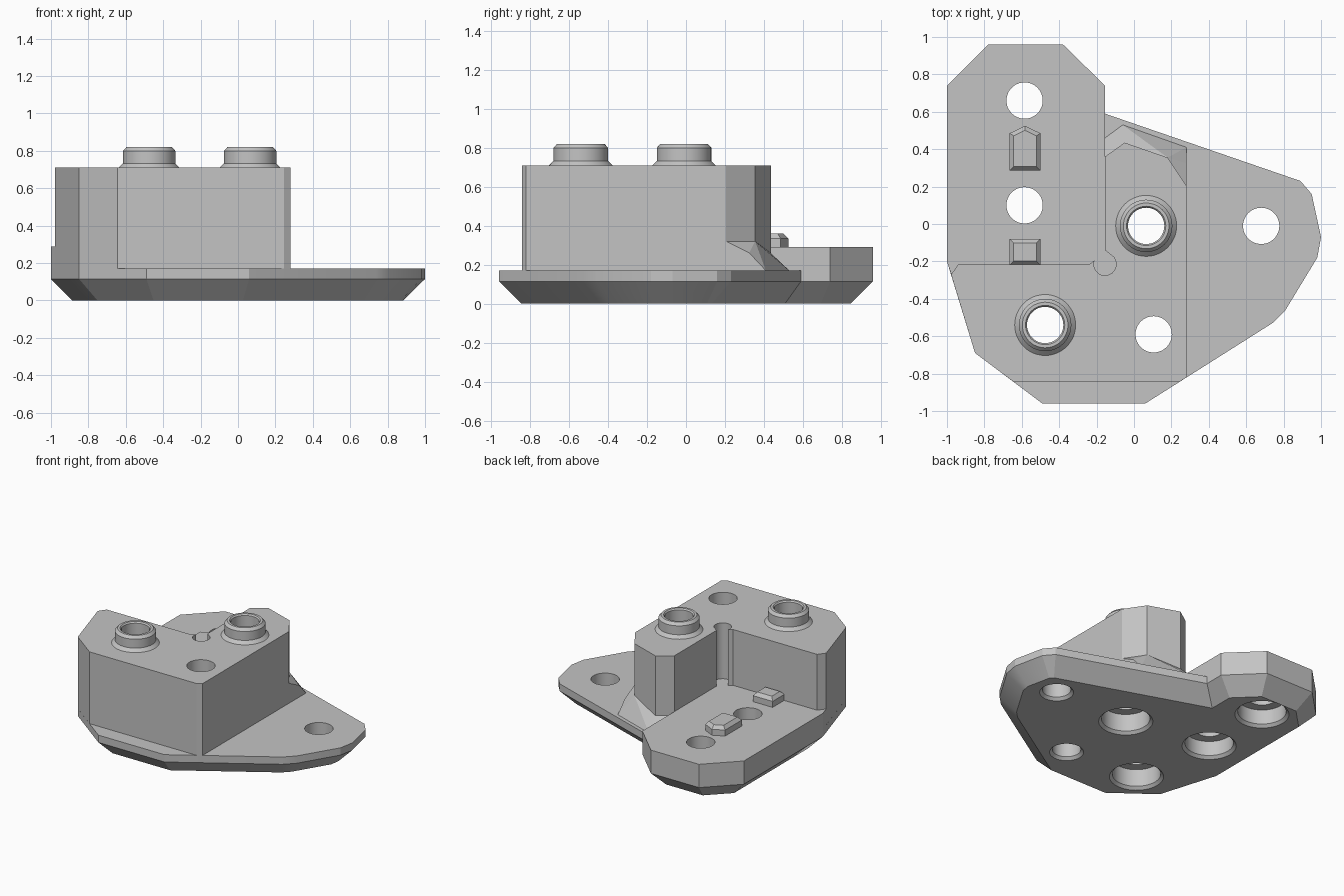
import bpy, bmesh
from math import cos, sin, radians, tau
from mathutils import Vector

old = bpy.data.objects.get("Cube")
if old:
    bpy.data.objects.remove(old, do_unlink=True)

grey = bpy.data.materials.new("light_grey")
grey.use_nodes = True
GREY = (0.55, 0.55, 0.55, 1)
grey.diffuse_color = GREY
grey.node_tree.nodes["Principled BSDF"].inputs["Base Color"].default_value = GREY


def finish(name, bm):
    bmesh.ops.recalc_face_normals(bm, faces=bm.faces[:])
    mesh = bpy.data.meshes.new(name)
    bm.to_mesh(mesh)
    bm.free()
    mesh.materials.append(grey)
    obj = bpy.data.objects.new(name, mesh)
    bpy.context.collection.objects.link(obj)
    return obj


def loft(bm, levels, ring=False):
    """Skin a stack of (outline, height) levels, capped or closed on itself."""
    rows = [[bm.verts.new((x, y, z)) for x, y in pts] for pts, z in levels]
    pairs = list(zip(rows, rows[1:]))
    if ring:
        pairs.append((rows[-1], rows[0]))
    else:
        bm.faces.new(rows[0][::-1])
        bm.faces.new(rows[-1])
    for a, b in pairs:
        for i in range(len(a)):
            j = (i + 1) % len(a)
            bm.faces.new((a[i], a[j], b[j], b[i]))


def part(name, levels, ring=False):
    bm = bmesh.new()
    loft(bm, levels, ring)
    return finish(name, bm)


def circle(centre, r, n=48):
    return [(centre[0] + r * cos(tau * i / n), centre[1] + r * sin(tau * i / n))
            for i in range(n)]


def inset(pts, d):
    """Mitred inward offset of a clockwise outline."""
    p = [Vector(q) for q in pts]
    result = []
    for i, v in enumerate(p):
        e1 = (v - p[i - 1]).normalized()
        e2 = (p[(i + 1) % len(p)] - v).normalized()
        n1, n2 = Vector((e1.y, -e1.x)), Vector((e2.y, -e2.x))
        result.append(tuple(v + (n1 + n2) * d / (1 + n1.dot(n2))))
    return result


# Base plate with a chamfered underside
outline = [(-.155, .59), (.89, .23), (.95, .16), (1, -.07), (.98, -.18),
           (.81, -.46), (.74, -.53), (.06, -.96), (-.49, -.96), (-.85, -.69),
           (-1, -.2), (-1, .74), (-.78, .96), (-.38, .96), (-.155, .74)]
BASE, SLAB, TOP = .17, .29, .71
base = part("base_plate", [(inset(outline, .115), 0), (outline, .115), (outline, BASE)])

# Raised rear slab, running a little way under the block
slab_pts = outline[10:] + [(-.155, 0), (-.09, 0), (-.09, -.3), (-.968, -.3)]
slab = part("rear_slab", [(slab_pts, BASE), (slab_pts, SLAB)])

# Tall block with a rounded relief groove in its inner corner
relief = [(-.155 + .06 * cos(radians(a)), -.215 + .06 * sin(radians(a)))
          for a in range(40, -216, -15)]
block_pts = ([(-.155, .36), (-.05, .435), (.18, .355), (.28, .205), (.28, -.82),
              (.245, -.843), (-.645, -.843), (-.85, -.69), (-.978, -.27),
              (-.94, -.217), (-.24, -.217)] + relief[::-1][1:] + [(-.155, -.14)])
block = part("tall_block", [(block_pts, BASE), (block_pts, TOP)])

# Sloping fillet behind the block
bm = bmesh.new()
for co in [(-.155, .46, BASE), (-.06, .53, BASE), (.28, .41, BASE),
           (-.155, .36, .26), (-.05, .435, .26), (.28, .325, .26),
           (.18, .355, .32), (.28, .205, .32), (.28, .1, BASE), (-.155, .1, BASE)]:
    bm.verts.new(co)
bmesh.ops.convex_hull(bm, input=bm.verts[:])
finish("rear_fillet", bm)

# Hollow bosses on top of the block
HOLE = .097
boss_spots = {"front": (-.475, -.54), "rear": (.065, -.01)}
bosses = [part(name + "_boss", [(circle(c, r), z) for r, z in
               [(HOLE, TOP), (.163, TOP), (.14, .733), (.14, .80), (.122, .82),
                (.105, .82), (HOLE, .81)]], ring=True)
          for name, c in boss_spots.items()]

# Locating keys on the slab
for name, pts in {
    "pointed_key": [(-.665, .285), (-.665, .485), (-.583, .525), (-.5, .485), (-.5, .285)],
    "square_key": [(-.665, -.22), (-.665, -.08), (-.5, -.08), (-.5, -.22)],
}.items():
    part(name, [(pts, SLAB), (pts, .335), (inset(pts, .022), .36)])

# Drill every hole, with wide pockets below the slab and boss holes
bm = bmesh.new()
for c, depth in [((-.585, .66), .13), ((-.585, .10), .13),
                 (boss_spots["front"], .15), (boss_spots["rear"], .15)]:
    loft(bm, [(circle(c, r), z) for r, z in
              [(.205, -.02), (.165, .02), (.165, depth), (HOLE, depth), (HOLE, 1)]])
for c in [(.68, -.01), (.105, -.59)]:
    loft(bm, [(circle(c, r), z) for r, z in [(.135, -.02), (HOLE, .02), (HOLE, 1)]])
drill = finish("drill", bm)
drill.hide_render = True
for obj in (base, slab, block):
    mod = obj.modifiers.new("holes", "BOOLEAN")
    mod.operation, mod.solver, mod.object = "DIFFERENCE", "EXACT", drill
    bpy.context.view_layer.objects.active = obj
    bpy.ops.object.modifier_apply(modifier=mod.name)
bpy.data.objects.remove(drill, do_unlink=True)

# Smooth round walls, keep edges sharp
bpy.ops.object.select_all(action="DESELECT")
for obj in [base, slab, block] + bosses:
    obj.select_set(True)
bpy.context.view_layer.objects.active = base
bpy.ops.object.shade_smooth_by_angle(angle=radians(16))
